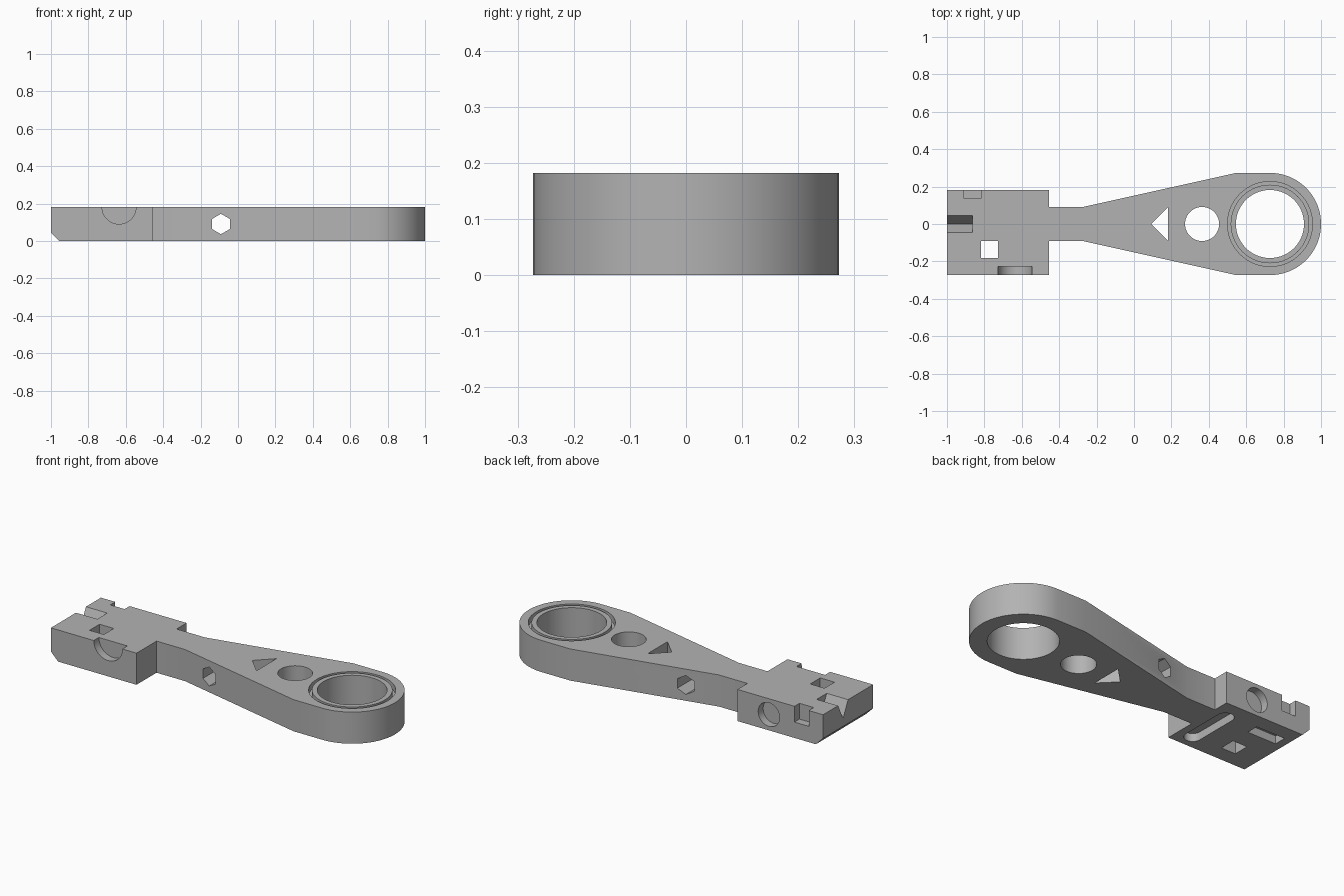
import bpy, bmesh, math
from mathutils import Matrix, Vector

if "Cube" in bpy.data.objects:
    bpy.data.objects.remove(bpy.data.objects["Cube"])

H = 0.182
gray = bpy.data.materials.new("light_gray")
gray.diffuse_color = (0.45, 0.45, 0.45, 1)
gray.use_nodes = True
gray.node_tree.nodes["Principled BSDF"].inputs["Base Color"].default_value = gray.diffuse_color


def prism(name, pts, origin, u, v, depth):
    """Extrude a 2D profile along u x v, starting from origin."""
    u, v, o = Vector(u), Vector(v), Vector(origin)
    bm = bmesh.new()
    face = bm.faces.new([bm.verts.new(o + u * a + v * b) for a, b in pts])
    ext = bmesh.ops.extrude_face_region(bm, geom=[face])
    moved = [g for g in ext["geom"] if isinstance(g, bmesh.types.BMVert)]
    bmesh.ops.translate(bm, verts=moved, vec=u.cross(v) * depth)
    bmesh.ops.recalc_face_normals(bm, faces=bm.faces)
    me = bpy.data.meshes.new(name)
    bm.to_mesh(me)
    bm.free()
    me.materials.append(gray)
    ob = bpy.data.objects.new(name, me)
    bpy.context.collection.objects.link(ob)
    return ob


def arc(cx, cy, r, n=64, start=0.0, sweep=360.0):
    steps = n if sweep == 360 else n + 1
    return [(cx + r * math.cos(math.radians(start + sweep * i / n)),
             cy + r * math.sin(math.radians(start + sweep * i / n))) for i in range(steps)]


def rect(x0, x1, y0, y1):
    return [(x0, y0), (x1, y0), (x1, y1), (x0, y1)]


def boolean(target, other, op="DIFFERENCE"):
    mod = target.modifiers.new(op, "BOOLEAN")
    mod.operation, mod.object, mod.solver = op, other, "EXACT"
    bpy.context.view_layer.update()
    dg = bpy.context.evaluated_depsgraph_get()
    me = bpy.data.meshes.new_from_object(target.evaluated_get(dg))
    target.modifiers.clear()
    target.data = me
    bpy.data.objects.remove(other)


X, Y, Z = (1, 0, 0), (0, 1, 0), (0, 0, 1)


def down(pts, z0, depth):
    return prism("cutter", pts, (0, 0, z0), X, Y, depth)


def along_y(pts, y0, depth):
    # profile in (x, z), extruded toward -y from y0
    return prism("cutter", pts, (0, y0, 0), X, Z, depth)


# Body outline: stepped block, narrow neck, flared arm, round head
outline = [(-1, -0.273), (-0.455, -0.273), (-0.455, -0.091), (-0.273, -0.091), (0.545, -0.273)]
outline += arc(0.727, 0, 0.273, 48, -90, 180)
outline += [(0.545, 0.273), (-0.273, 0.091), (-0.455, 0.091), (-0.455, 0.182), (-1, 0.182)]
body = prism("lever_body", outline, (0, 0, 0), X, Y, H)

# Vertical through holes: head bore, round hole, triangle, square
for pts in (arc(0.727, 0, 0.182, 80),
            arc(0.364, 0, 0.091),
            [(0.091, 0), (0.182, -0.091), (0.182, 0.091)],
            rect(-0.818, -0.727, -0.182, -0.091)):
    boolean(body, down(pts, -0.1, 0.4))

# Thin ring groove around the bore
groove = down(arc(0.727, 0, 0.227, 80), H - 0.036, 0.1)
boolean(groove, down(arc(0.727, 0, 0.21, 80), 0, 0.5))
boolean(body, groove)

# Hexagonal cross hole through the neck
boolean(body, along_y(arc(-0.091, 0.091, 0.0545, 6, 30), 0.5, 1.0))

# Half-round pocket in the front, round pocket in the back
boolean(body, along_y(arc(-0.636, H, 0.091), -0.227, 0.2))
boolean(body, along_y(arc(-0.655, 0.091, 0.068), 0.3, 0.163))

# Square notch in the top back edge
boolean(body, down(rect(-0.909, -0.818, 0.1365, 0.3), 0.091, 0.2))

# V notch in the end face
v_pts = [(0, 0.091), (0.0545, 0.2), (-0.0545, 0.2)]
boolean(body, prism("cutter", v_pts, (-1.1, 0, 0), Y, Z, 0.236))

# Chamfer on the lower end edge
boolean(body, along_y([(-1.05, -0.0055), (-0.9, -0.1), (-0.9545, 0), (-1, 0.0455), (-1.05, 0.0955)], 0.5, 1.0))

# Underside pockets: rounded slot and straight slot
slot = arc(-0.545, 0.065, 0.0455, 24, 0, 180) + arc(-0.545, -0.19, 0.0455, 24, 180, 180)
boolean(body, down(slot, -0.1, 0.1455))
boolean(body, down(rect(-0.909, -0.727, 0.025, 0.095), -0.1, 0.1455))

# Smooth curved walls, keep edges crisp
bpy.context.view_layer.objects.active = body
body.select_set(True)
bpy.ops.object.shade_smooth_by_angle(angle=math.radians(25))
